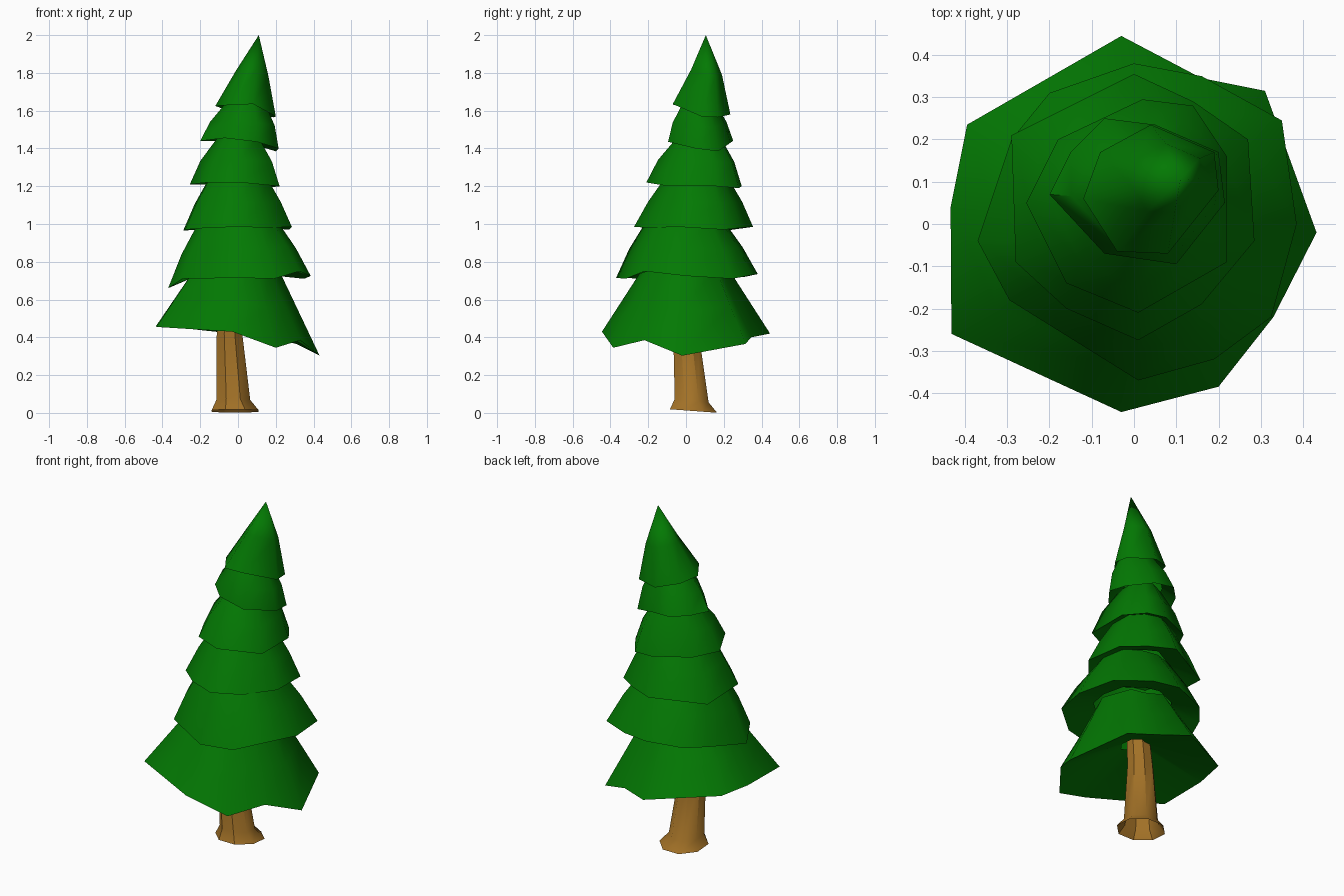
import bpy, bmesh, math
from mathutils import Vector

if "Cube" in bpy.data.objects:
    bpy.data.objects.remove(bpy.data.objects["Cube"])


def material(name, rgb):
    m = bpy.data.materials.new(name)
    m.diffuse_color = (*rgb, 1)
    m.use_nodes = True
    m.node_tree.nodes["Principled BSDF"].inputs["Base Color"].default_value = m.diffuse_color
    return m


GREEN = material("needle green", (0.001, 0.19, 0.001))
BROWN = material("bark brown", (0.36, 0.165, 0.02))


def loft(name, rings, mat, angle):
    """Skin a stack of equal-length rings; the hidden ends stay open."""
    bm = bmesh.new()
    loops = [[bm.verts.new(p) for p in r] for r in rings]
    n = len(loops[0])
    for a, b in zip(loops, loops[1:]):
        for i in range(n):
            j = (i + 1) % n
            bm.faces.new((a[i], a[j], b[j], b[i]))
    # Temporary caps make the normals unambiguous
    caps = [bm.faces.new(ring) for ring in (loops[0], loops[-1])]
    bmesh.ops.recalc_face_normals(bm, faces=bm.faces)
    bmesh.ops.delete(bm, geom=caps, context='FACES_ONLY')
    bmesh.ops.remove_doubles(bm, verts=bm.verts, dist=0.0005)
    me = bpy.data.meshes.new(name)
    bm.to_mesh(me)
    bm.free()
    me.materials.append(mat)
    ob = bpy.data.objects.new(name, me)
    bpy.context.collection.objects.link(ob)
    bpy.ops.object.select_all(action='DESELECT')
    ob.select_set(True)
    bpy.context.view_layer.objects.active = ob
    bpy.ops.object.shade_smooth_by_angle(angle=math.radians(angle))


def tier(name, rim, top, ratio, bulge, inner=0.56, lift=0.05, shift=0):
    """Ragged skirt of needles: recessed underside, rim, bulging middle, top."""
    rim = [Vector(p) for p in rim]
    mid = sum(rim, Vector()) / len(rim)
    top = Vector(top)
    up = Vector((0, 0, lift))
    under = [mid.lerp(p, inner) + up for p in rim]
    upper = [top + Vector(((p.x - mid.x) * ratio, (p.y - mid.y) * ratio, 0)) for p in rim]
    axis = mid.lerp(top, 0.5)
    waist = []
    for p, q in zip(rim, upper):
        c = p.lerp(q, 0.5)
        waist.append(Vector((axis.x + (c.x - axis.x) * bulge,
                             axis.y + (c.y - axis.y) * bulge + shift, c.z)))
    loft(name, [under, rim, waist, upper], GREEN, 60)


# Six foliage tiers, bottom to top; rims run counter-clockwise
tier("foliage_tier_1", [
    (-.03, -.445, .43), (.2, -.385, .345), (.33, -.22, .385), (.432, -.02, .303),
    (.31, .315, .365), (.16, .345, .40), (-.03, .445, .42), (-.395, .235, .46),
    (-.434, .04, .46), (-.432, -.26, .455)], (0, 0, .77), .5, 1.0, .16, .14)

tier("foliage_tier_2", [
    (.01, -.37, .715), (.19, -.32, .71), (.325, -.22, .75), (.385, 0, .725),
    (.35, .245, .71), (.16, .35, .73), (0, .38, .735), (-.2, .31, .72),
    (-.29, .2, .71), (-.37, -.04, .66), (-.295, -.18, .71)], (.01, .01, 1.02), .54, 1.04)

tier("foliage_tier_3", [
    (.01, -.275, .985), (.16, -.19, .98), (.285, -.04, .985), (.27, .2, .97),
    (.14, .29, .98), (0, .355, .985), (-.29, .21, .965),
    (-.28, -.09, .97), (-.16, -.2, .98)], (.01, .05, 1.25), .52, 1.04)

tier("foliage_tier_4", [
    (.01, -.21, 1.22), (.22, -.09, 1.2), (.22, .16, 1.2), (.14, .28, 1.19),
    (.02, .295, 1.2), (-.18, .2, 1.21), (-.255, .05, 1.21),
    (-.16, -.14, 1.22)], (.01, .08, 1.46), .45, 1.1)

tier("foliage_tier_5", [
    (-.07, -.07, 1.455), (.1, -.095, 1.435), (.215, .05, 1.40), (.2, .17, 1.385),
    (.05, .235, 1.43), (-.07, .25, 1.44), (-.15, .17, 1.44),
    (-.2, .07, 1.44)], (.04, .08, 1.64), .5, 1.1)

# Pointed crown: its top ring collapses to the leaning tip
tier("foliage_tip", [
    (-.04, -.065, 1.63), (.08, -.07, 1.635), (.2, .08, 1.57), (.19, .17, 1.565),
    (.04, .235, 1.58), (-.08, .17, 1.61), (-.12, .06, 1.625)],
    (.11, .105, 2.0), 0, 1.07, shift=.015)


# Trunk with a flared foot, leaning slightly
def ring(cx, cy, z, r, tilt=0):
    return [(cx + r * math.cos(a), cy + r * math.sin(a), z - tilt * math.sin(a))
            for a in (math.tau * (i + .5) / 8 for i in range(8))]


loft("trunk", [ring(-.015, .04, .01, .135, .01), ring(-.025, .03, .065, .097, .01),
               ring(-.045, .0, .42, .073), ring(-.03, 0, .6, .065)], BROWN, 40)
